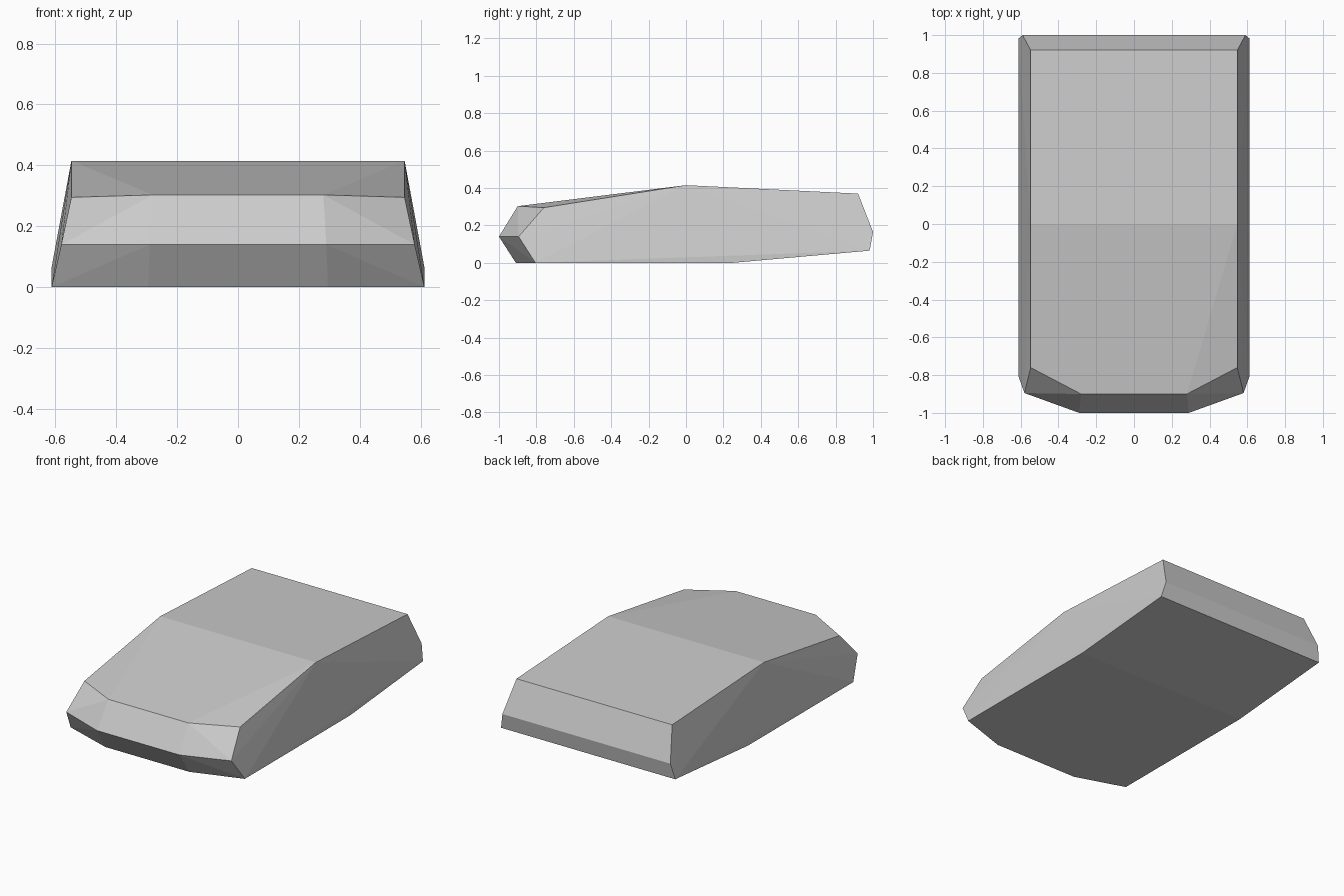
import bpy
import bmesh
from math import radians

cube = bpy.data.objects.get("Cube")
if cube:
    bpy.data.objects.remove(cube, do_unlink=True)

# Plain grey finish
grey = bpy.data.materials.new("light_grey")
grey.use_nodes = True
colour = (0.6, 0.6, 0.6, 1)
grey.diffuse_color = colour
grey.node_tree.nodes["Principled BSDF"].inputs["Base Color"].default_value = colour

# Left-hand corners of each rim, from back to front
top_rim = [(0.547, 0.92, 0.37), (0.547, 0, 0.415),
           (0.547, -0.76, 0.295), (0.28, -0.9, 0.303)]
bumper_rim = [(0.59, 1, 0.165), (0.58, -0.895, 0.14), (0.29, -1, 0.14)]
base_rim = [(0.612, 0.982, 0.065), (0.612, 0.25, 0),
            (0.612, -0.805, 0), (0.295, -0.91, 0)]

# Faceted body: mirrored corners wrapped in a convex shell
bm = bmesh.new()
for x, y, z in top_rim + bumper_rim + base_rim:
    for side in (1, -1):
        bm.verts.new((side * x, y, z))
bmesh.ops.convex_hull(bm, input=list(bm.verts))
bmesh.ops.dissolve_limit(bm, angle_limit=radians(0.3),
                         verts=list(bm.verts), edges=list(bm.edges))
bmesh.ops.recalc_face_normals(bm, faces=list(bm.faces))

mesh = bpy.data.meshes.new("body")
bm.to_mesh(mesh)
bm.free()
mesh.materials.append(grey)
body = bpy.data.objects.new("body", mesh)
bpy.context.collection.objects.link(body)
